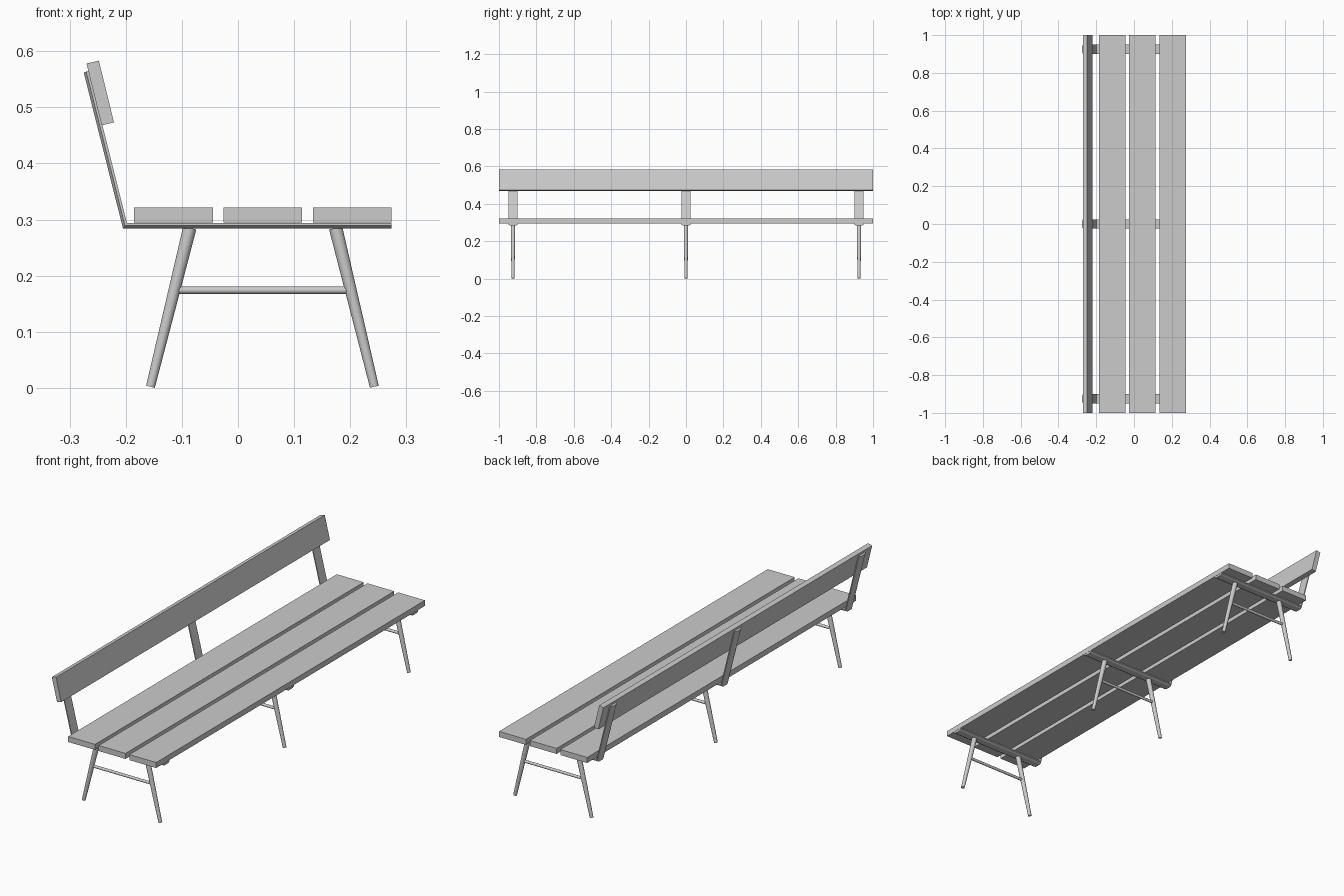
import bpy, bmesh, math
from mathutils import Vector

if "Cube" in bpy.data.objects:
    bpy.data.objects.remove(bpy.data.objects["Cube"])


def make_object(name, bm):
    bmesh.ops.recalc_face_normals(bm, faces=bm.faces)
    mesh = bpy.data.meshes.new(name)
    bm.to_mesh(mesh)
    bm.free()
    obj = bpy.data.objects.new(name, mesh)
    bpy.context.collection.objects.link(obj)
    return obj


def board(name, corners):
    """Full-length plank from an x/z cross-section."""
    bm = bmesh.new()
    face = bm.faces.new([bm.verts.new((x, -1, z)) for x, z in corners])
    geom = bmesh.ops.extrude_face_region(bm, geom=[face])["geom"]
    verts = [g for g in geom if isinstance(g, bmesh.types.BMVert)]
    bmesh.ops.translate(bm, verts=verts, vec=(0, 2, 0))
    return make_object(name, bm)


def rod(name, start, end, r1, r2):
    """Round, optionally tapered rod between two points."""
    a, b = Vector(start), Vector(end)
    bpy.ops.mesh.primitive_cone_add(vertices=24, radius1=r1, radius2=r2,
                                    depth=(b - a).length, location=(a + b) / 2)
    obj = bpy.context.object
    obj.rotation_euler = (b - a).to_track_quat('Z', 'Y').to_euler()
    obj.name = name
    bpy.ops.object.shade_smooth_by_angle(angle=math.radians(40))


def bracket(name, y):
    """Bent flat bar with chamfered outer edges: seat bearer plus back upright."""
    outer = [(0.274, 0.284), (-0.205, 0.284), (-0.275, 0.562)]
    inner = [(0.274, 0.294), (-0.198, 0.294), (-0.266, 0.565)]
    bm = bmesh.new()
    rings = []
    for (ox, oz), (ix, iz) in zip(outer, inner):
        mx, mz = (ox + ix) / 2, (oz + iz) / 2
        section = [(ox, -0.015, oz), (ox, 0.015, oz), (mx, 0.025, mz),
                   (ix, 0.025, iz), (ix, -0.025, iz), (mx, -0.025, mz)]
        rings.append([bm.verts.new((x, y + dy, z)) for x, dy, z in section])
    for a, b in zip(rings, rings[1:]):
        for i in range(6):
            j = (i + 1) % 6
            bm.faces.new((a[i], a[j], b[j], b[i]))
    bm.faces.new(rings[0])
    bm.faces.new(rings[-1])
    make_object(name, bm)


# Seat slats
for i, x in enumerate((-0.185, -0.026, 0.134)):
    w = 0.14
    board(f"seat_slat_{i + 1}", [(x, 0.295), (x + w, 0.295), (x + w, 0.321), (x, 0.321)])

# Tilted backrest board
board("backrest", [(-0.243, 0.468), (-0.221, 0.473), (-0.248, 0.583), (-0.270, 0.578)])

# Three supports: bent bracket, two splayed legs, crossbar
for label, y in (("near", -0.925), ("middle", 0), ("far", 0.925)):
    bracket(f"{label}_bracket", y)
    rod(f"{label}_back_leg", (-0.156, y, 0.002), (-0.086, y, 0.285), 0.008, 0.012)
    rod(f"{label}_front_leg", (0.243, y, 0.002), (0.174, y, 0.285), 0.008, 0.012)
    rod(f"{label}_crossbar", (-0.112, y, 0.174), (0.199, y, 0.174), 0.0065, 0.0065)
